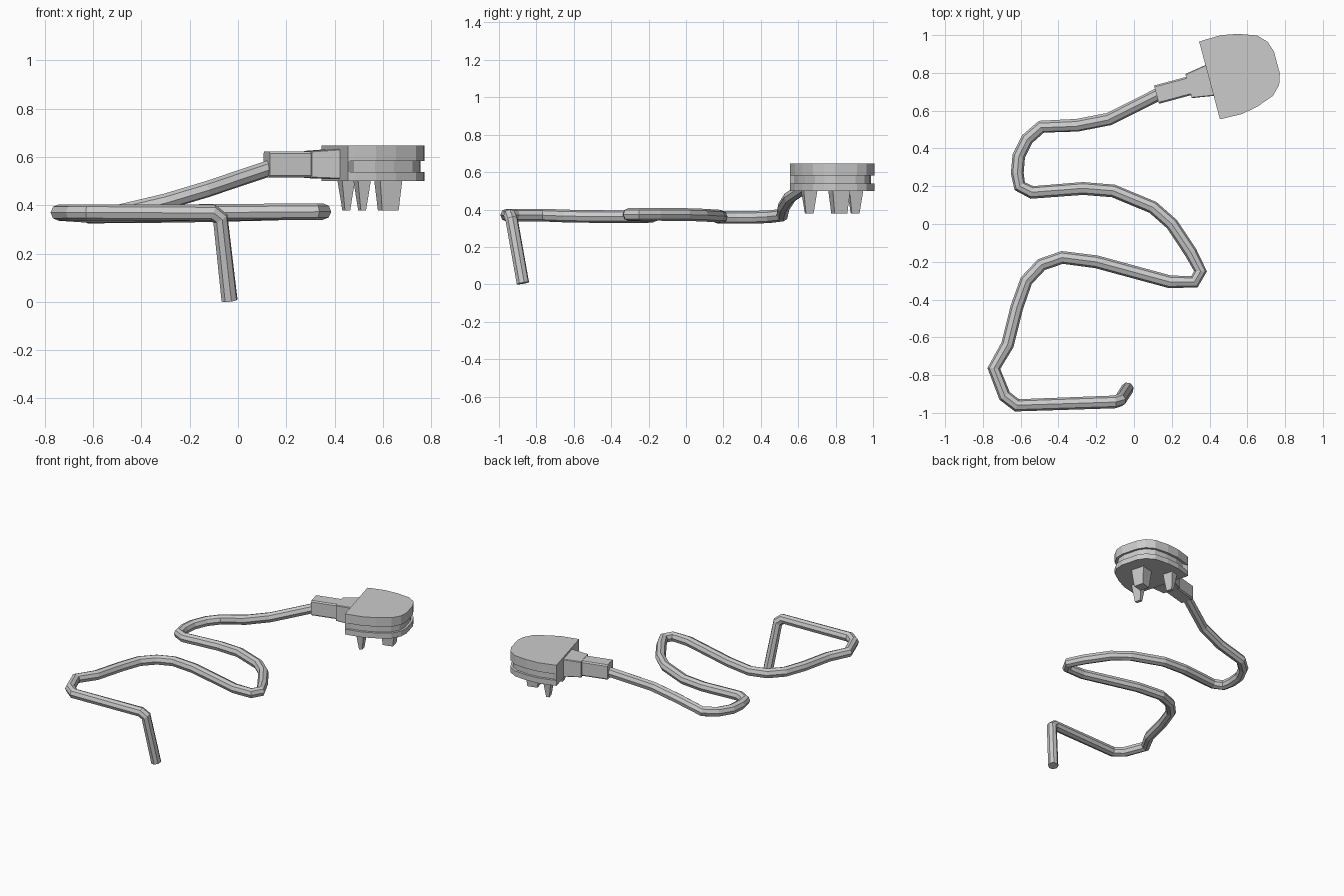
import bpy, bmesh, math
from mathutils import Matrix, Vector

if "Cube" in bpy.data.objects:
    bpy.data.objects.remove(bpy.data.objects["Cube"])

# Plug frame: origin at centre of the flat rear face, turned 15 degrees
PLUG = Matrix.Translation((0.40, 0.76, 0)) @ Matrix.Rotation(math.radians(15), 4, 'Z')


def loft(name, rings):
    """Closed solid through matching rings of local plug coordinates."""
    bm = bmesh.new()
    loops = [[bm.verts.new(PLUG @ Vector(p)) for p in r] for r in rings]
    n = len(loops[0])
    for a, b in zip(loops, loops[1:]):
        for i in range(n):
            j = (i + 1) % n
            bm.faces.new((a[i], a[j], b[j], b[i]))
    bm.faces.new(loops[0])
    bm.faces.new(loops[-1])
    bmesh.ops.recalc_face_normals(bm, faces=bm.faces)
    me = bpy.data.meshes.new(name)
    bm.to_mesh(me)
    bm.free()
    ob = bpy.data.objects.new(name, me)
    bpy.context.collection.objects.link(ob)
    return ob


def rect_z(cx, cy, sx, sy, z):
    return [(cx + i * sx / 2, cy + j * sy / 2, z)
            for i, j in ((-1, -1), (1, -1), (1, 1), (-1, 1))]


def section(u, half, bevel, z0, z1):
    """Chamfered cross-section across the cable direction."""
    zc = bevel
    return [(u, -half, z0 + zc), (u, -half + bevel, z0), (u, half - bevel, z0), (u, half, z0 + zc),
            (u, half, z1 - zc), (u, half - bevel, z1), (u, -half + bevel, z1), (u, -half, z1 - zc)]


# Plug body: D-shaped outline with a finger groove round the sides
outer = [(0, .212), (.03, .214), (.12, .216), (.21, .199), (.304, .165), (.35, .118), (.369, .06)]
inner = [(0, .212), (.03, .196), (.12, .199), (.205, .183), (.293, .152), (.336, .11), (.354, .056)]


def outline(half, z):
    return [(u, v, z) for u, v in half] + [(u, -v, z) for u, v in reversed(half)]


loft("plug_body", [outline(outer, .50), outline(outer, .538), outline(inner, .538),
                   outline(inner, .583), outline(outer, .583), outline(outer, .647)])

# Stepped strain relief behind the plug
loft("strain_relief_sleeve", [section(-.291, .05, .008, .516, .622),
                              section(-.10, .05, .008, .516, .622)])
loft("strain_relief_collar", [section(-.115, .066, .004, .513, .625),
                              section(.01, .086, .004, .508, .634)])

# Three tapered prongs
for name, u, v, top, tip in (("prong_left", .084, .127, (.057, .078), (.022, .042)),
                             ("prong_right", .084, -.127, (.057, .078), (.022, .042)),
                             ("prong_earth", .23, 0, (.096, .098), (.07, .07))):
    loft(name, [rect_z(u, v, *tip, .378), rect_z(u, v, *top, .51)])

# Winding cable: eight-sided tube along a polyline
path = [(-.035, -.872, .006), (-.073, -.932, .345), (-.105, -.942, .37), (-.62, -.96, .37),
        (-.685, -.91, .37), (-.742, -.765, .37), (-.67, -.64, .365), (-.62, -.44, .362),
        (-.57, -.30, .362), (-.49, -.215, .362), (-.38, -.177, .365), (-.20, -.20, .37),
        (.19, -.306, .373), (.32, -.306, .374), (.352, -.25, .374), (.30, -.15, .374),
        (.20, 0, .373), (.10, .088, .37), (-.11, .175, .365), (-.27, .188, .362),
        (-.54, .167, .36), (-.605, .20, .358), (-.618, .27, .358), (-.61, .36, .358),
        (-.565, .45, .362), (-.49, .515, .37), (-.30, .523, .415), (-.13, .556, .466),
        (.12, .682, .55), (.17, .705, .566)]
cu = bpy.data.curves.new("cable", 'CURVE')
cu.dimensions = '3D'
cu.bevel_depth = .034
cu.bevel_resolution = 2
cu.use_fill_caps = True
sp = cu.splines.new('POLY')
sp.points.add(len(path) - 1)
for pt, co in zip(sp.points, path):
    pt.co = (*co, 1)
sp.use_smooth = False
cable = bpy.data.objects.new("cable", cu)
bpy.context.collection.objects.link(cable)
bpy.context.view_layer.objects.active = cable
cable.select_set(True)
bpy.ops.object.convert(target='MESH')
